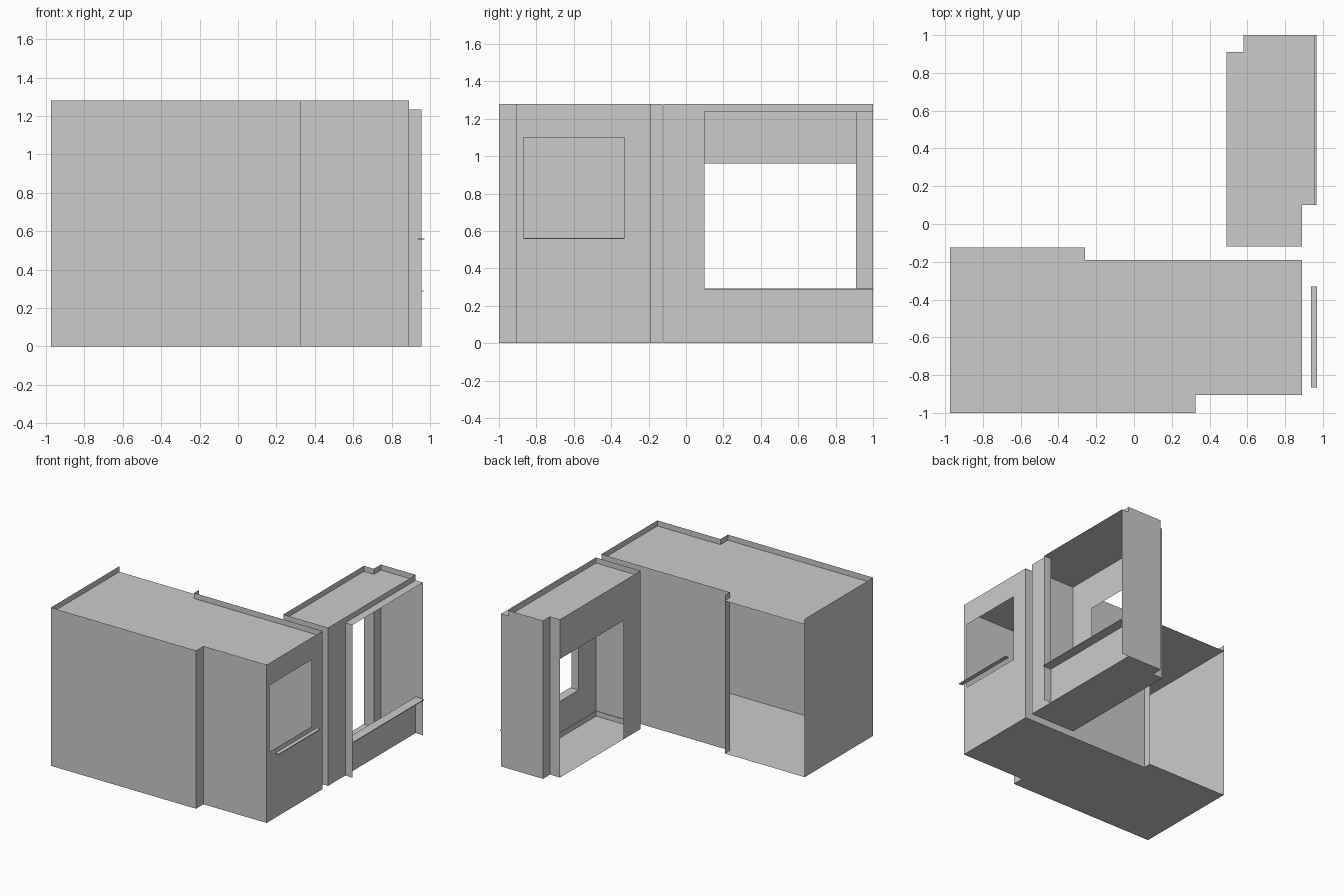
import bpy, bmesh

if "Cube" in bpy.data.objects:
    bpy.data.objects.remove(bpy.data.objects["Cube"])

H, ROOF = 1.28, 1.235      # parapet top, roof level


def make_object(name, polys):
    """One mesh object from a list of flat polygons."""
    bm = bmesh.new()
    for poly in polys:
        bm.faces.new([bm.verts.new(p) for p in poly])
    bmesh.ops.remove_doubles(bm, verts=bm.verts, dist=1e-4)
    me = bpy.data.meshes.new(name)
    bm.to_mesh(me)
    bm.free()
    ob = bpy.data.objects.new(name, me)
    bpy.context.collection.objects.link(ob)
    return ob


def wall(a, b, z0=0.0, z1=H):
    """Single-sheet upright wall from plan point a to plan point b."""
    return [(*a, z0), (*b, z0), (*b, z1), (*a, z1)]


def run(points, z0=0.0, z1=H):
    """Walls along a chain of plan points."""
    return [wall(a, b, z0, z1) for a, b in zip(points, points[1:])]


def slab(points, z):
    return [(x, y, z) for x, y in points]


def window_wall(x, y0, y1, wy0, wy1, wz0, wz1):
    """Wall at constant x with a rectangular opening."""
    return [wall((x, y0), (x, wy0)), wall((x, wy1), (x, y1)),
            wall((x, wy0), (x, wy1), 0, wz0), wall((x, wy0), (x, wy1), wz1, H)]


def box(name, x0, x1, y0, y1, z0, z1):
    c = [(x0, y0), (x1, y0), (x1, y1), (x0, y1)]
    return make_object(name, run(c + c[:1], z0, z1) + [slab(c[::-1], z0), slab(c, z1)])


# Front room: walls run counter-clockwise, open on part of the back
plan = [(-0.26, -0.125), (-0.975, -0.125), (-0.975, -1), (0.325, -1),
        (0.325, -0.905), (0.89, -0.905), (0.89, -0.19), (-0.26, -0.19)]
make_object("front_room_walls", run(plan[1:6]) + run(plan[6:] + plan[:1])
            + window_wall(0.89, -0.905, -0.19, -0.87, -0.33, 0.56, 1.10))
make_object("front_room_floor", [slab(plan[::-1], 0)])
make_object("front_room_roof", [slab(plan, ROOF)])
box("front_room_sill", 0.938, 0.97, -0.865, -0.33, 0.557, 0.563)

# Back room: full-height walls, doorway on the left, low wall on the right
make_object("back_room_walls",
            run([(0.49, 0.1), (0.49, -0.12), (0.89, -0.12), (0.89, 0.1)])
            + run([(0.89, 1), (0.58, 1), (0.58, 0.91), (0.49, 0.91)])
            + [wall((0.49, 0.91), (0.49, 0.1), 0.96, H),
               wall((0.89, 0.1), (0.89, 1), 0, 0.29),
               wall((0.89, 0.1), (0.89, 1), ROOF, H)])
make_object("bay_side_fins", [wall((0.89, 0.1), (0.955, 0.1), 0, ROOF),
                              wall((0.955, 1), (0.89, 1), 0, ROOF)])
left = [(0.58, 1), (0.58, 0.91), (0.49, 0.91), (0.49, -0.12), (0.89, -0.12)]
make_object("back_room_floor", [slab((left + [(0.89, 1)])[::-1], 0)])
make_object("back_room_roof",
            [slab(left + [(0.89, 0.1), (0.955, 0.1), (0.955, 1)], ROOF)])
box("bay_sill", 0.89, 0.965, 0.1, 1.0, 0.286, 0.292)

# Low skirting inside the back room
box("skirting_front", 0.49, 0.885, -0.12, -0.115, 0, 0.04)
box("skirting_right", 0.885, 0.89, -0.12, 1.0, 0, 0.04)
